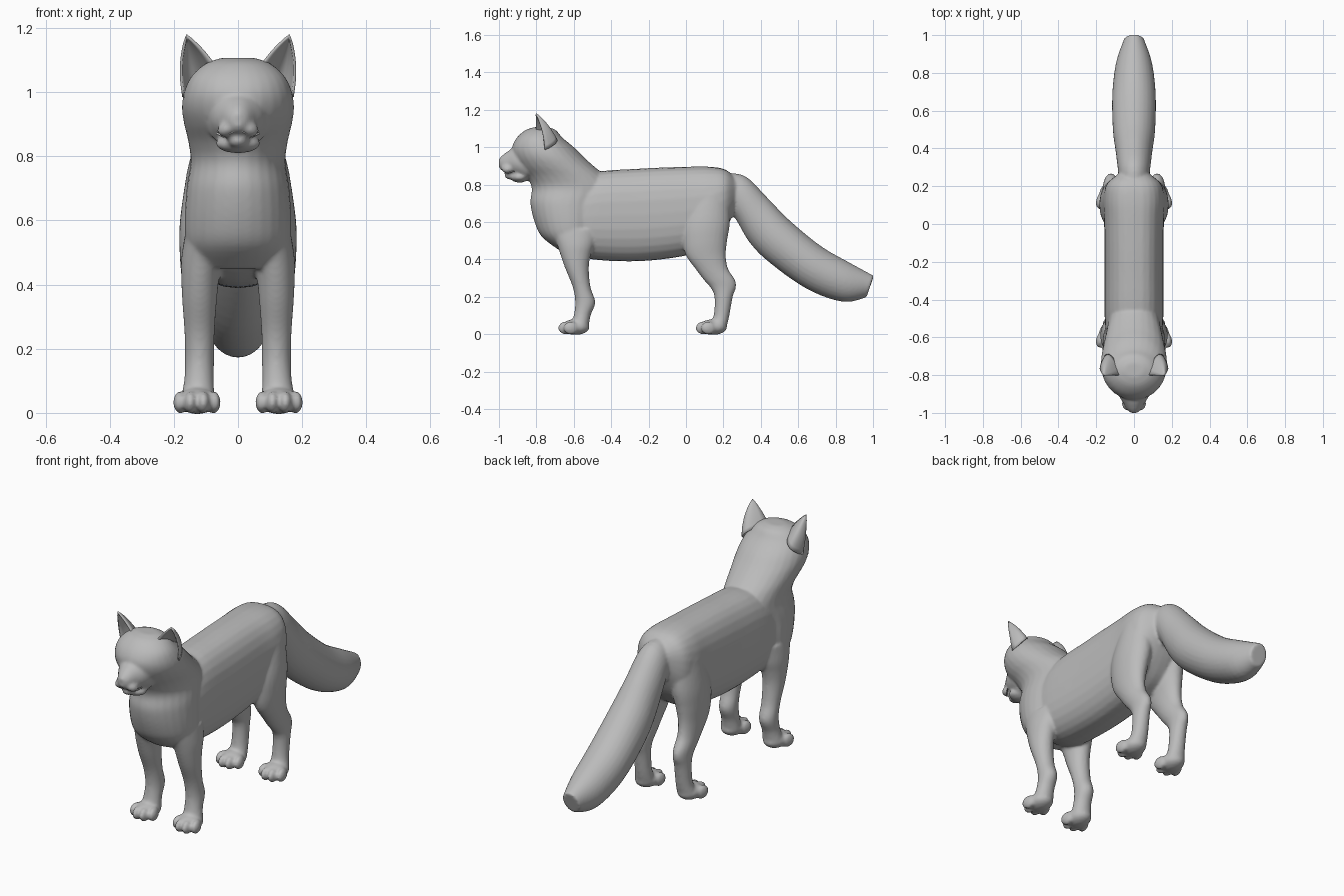
import bpy, bmesh, math
from mathutils import Vector, Matrix

if "Cube" in bpy.data.objects:
    bpy.data.objects.remove(bpy.data.objects["Cube"])

fur = bpy.data.materials.new("grey_fur")
fur.diffuse_color = (0.5, 0.5, 0.5, 1)
fur.use_nodes = True
fur.node_tree.nodes["Principled BSDF"].inputs["Base Color"].default_value = fur.diffuse_color


def finish(name, bm):
    bmesh.ops.recalc_face_normals(bm, faces=bm.faces)
    me = bpy.data.meshes.new(name)
    bm.to_mesh(me)
    bm.free()
    ob = bpy.data.objects.new(name, me)
    bpy.context.collection.objects.link(ob)
    me.materials.append(fur)
    for p in me.polygons:
        p.use_smooth = True
    return ob


def spline(a, b, c, d, t):
    return 0.5 * (2*b + (c-a)*t + (2*a-5*b+4*c-d)*t*t + (3*b-a-3*c+d)*t**3)


def loft(bm, stations, power=2.0, sides=28, steps=5, mirror=False):
    """Skin oval rings; station = (y, z, opposite y, opposite z, x, half width)."""
    n = len(stations)
    rows = []
    for i in range(n - 1):
        four = [stations[max(0, min(n - 1, i + k))] for k in (-1, 0, 1, 2)]
        rows += [[spline(*v, s / steps) for v in zip(*four)] for s in range(steps)]
    rows.append(stations[-1])
    e = 2 / power
    for sign in ((1, -1) if mirror else (1,)):
        rings = []
        for ya, za, yb, zb, x, w in rows:
            ring = []
            for k in range(sides):
                t = 2 * math.pi * k / sides
                c, s = math.cos(t), math.sin(t)
                c, s = math.copysign(abs(c)**e, c), math.copysign(abs(s)**e, s)
                ring.append(bm.verts.new((sign * (x + w * s),
                                          (ya + yb) / 2 + (ya - yb) / 2 * c,
                                          (za + zb) / 2 + (za - zb) / 2 * c)))
            rings.append(ring)
        for a, b in zip(rings, rings[1:]):
            for k in range(sides):
                j = (k + 1) % sides
                bm.faces.new((a[k], a[j], b[j], b[k]))
        bm.faces.new(rings[0])
        bm.faces.new(rings[-1])


def blob(bm, centre, radii, tilt=0.0, turn=0.0):
    """Ellipsoid, made on both sides when it is off the middle."""
    for sign in ((1, -1) if centre[0] else (1,)):
        m = (Matrix.Translation((sign * centre[0], centre[1], centre[2]))
             @ Matrix.Rotation(sign * turn, 4, 'Z') @ Matrix.Rotation(sign * tilt, 4, 'Y')
             @ Matrix.Diagonal((*radii, 1)))
        bmesh.ops.create_uvsphere(bm, u_segments=20, v_segments=12, radius=1, matrix=m)


bm = bmesh.new()

# Trunk, from shoulders to rump
loft(bm, [(y, top, y, bot, 0, w) for y, top, bot, w in (
    (-.62, .78, .44, .14), (-.5, .862, .40, .155), (-.25, .885, .39, .156),
    (0, .895, .42, .158), (.13, .895, .47, .163), (.21, .88, .56, .145),
    (.26, .84, .66, .09))], power=2.5)

# Chest, neck and skull
loft(bm, [(f, z, b, z, 0, w) for z, f, b, w in (
    (.45, -.68, -.5, .13), (.52, -.77, -.46, .16), (.6, -.81, -.44, .166),
    (.7, -.832, -.42, .16), (.78, -.825, -.38, .148), (.84, -.85, -.425, .154),
    (.9, -.90, -.495, .168), (.95, -.925, -.55, .175), (1.0, -.93, -.60, .168),
    (1.05, -.905, -.66, .145), (1.09, -.86, -.695, .10), (1.107, -.81, -.735, .05))])

# Muzzle, cheek pads, nose and chin
loft(bm, [(y, top, y, bot, 0, w) for y, top, bot, w in (
    (-.85, 1.01, .82, .10), (-.91, 1.0, .845, .08), (-.95, .98, .86, .055),
    (-.985, .953, .875, .034), (-1.0, .935, .89, .015))])
blob(bm, (.03, -.953, .888), (.036, .035, .026), tilt=.45)
blob(bm, (0, -.985, .928), (.02, .019, .016))
blob(bm, (0, -.935, .85), (.032, .036, .024))
blob(bm, (0, -.89, .84), (.07, .05, .03))

# Tail
loft(bm, [(ya, za, yb, zb, 0, w) for ya, za, yb, zb, w in (
    (.17, .86, .2, .68, .07), (.31, .848, .262, .62, .085), (.43, .735, .34, .49, .097),
    (.55, .612, .45, .38, .112), (.72, .472, .65, .24, .115),
    (.87, .385, .84, .173, .095), (1.004, .312, .965, .197, .05))])

# Front and hind legs
loft(bm, [(f, z, b, z, x, w) for z, f, b, x, w in (
    (.56, -.72, -.47, .105, .06), (.48, -.69, -.49, .113, .064),
    (.42, -.67, -.51, .118, .059), (.35, -.645, -.52, .12, .054),
    (.25, -.605, -.51, .12, .047), (.17, -.592, -.485, .12, .046),
    (.1, -.60, -.51, .122, .046), (.04, -.62, -.52, .126, .055))], mirror=True)
loft(bm, [(f, z, b, z, x, w) for z, f, b, x, w in (
    (.75, .03, .23, .09, .07), (.6, -.02, .235, .103, .078), (.5, -.02, .22, .114, .068),
    (.42, .0, .213, .12, .056), (.35, .05, .225, .122, .048), (.29, .095, .262, .122, .044),
    (.25, .13, .267, .122, .041), (.2, .152, .25, .122, .041), (.1, .148, .232, .122, .043),
    (.04, .12, .218, .126, .052))], mirror=True)

# Paws with four toes each
for y in (-.60, .135):
    blob(bm, (.127, y + .01, .038), (.06, .075, .042))
    for dx, back in ((-.052, .028), (-.019, 0), (.019, 0), (.052, .028)):
        blob(bm, (.128 + dx, y - .043 + back, .033), (.021, .041, .035), turn=dx * 3)

# Fuse everything into one smooth skin
body = finish("body", bm)
mod = body.modifiers.new("fuse", 'REMESH')
mod.mode = 'VOXEL'
mod.voxel_size = .008
mod.use_smooth_shade = True
mod = body.modifiers.new("soften", 'SMOOTH')
mod.factor = .5
mod.iterations = 5

# Ears: cupped shells open to the front and outside
inner, outer, tip = Vector((.068, -.80, 1.075)), Vector((.17, -.755, .985)), Vector((.161, -.802, 1.178))
for side, sign in (("left", 1), ("right", -1)):
    bm = bmesh.new()
    rows = []
    for i in range(9):
        u = i / 8
        bulge = math.sin(math.pi * u)
        a = inner.lerp(tip, u) + Vector((-.004, 0, .004)) * bulge
        b = outer.lerp(tip, u) + Vector((.012, .01, 0)) * bulge
        row = []
        for k in range(13):
            t = k / 12
            p = a.lerp(b, t)
            p += Vector((.012, .085, .012)) * math.sin(math.pi * t)**.8 * (1 - u)**.85
            row.append(bm.verts.new((sign * p.x, p.y, p.z)))
        rows.append(row)
    for r, s in zip(rows, rows[1:]):
        for k in range(12):
            bm.faces.new((r[k], r[k + 1], s[k + 1], s[k]))
    bmesh.ops.remove_doubles(bm, verts=bm.verts, dist=.0005)
    ear = finish(side + "_ear", bm)
    mod = ear.modifiers.new("thickness", 'SOLIDIFY')
    mod.thickness = .008
    mod.offset = 0

# Eyes: almond lenses set in the face
bm = bmesh.new()
blob(bm, (.068, -.895, .983), (.029, .012, .016), tilt=-.2, turn=.45)
finish("eyes", bm)

# Mouth line curving out from under the nose
curve = bpy.data.curves.new("mouth", 'CURVE')
curve.dimensions = '3D'
curve.bevel_depth = .0035
for sign in (1, -1):
    sp = curve.splines.new('POLY')
    pts = ((0, -.985, .885), (.025, -.975, .872), (.045, -.952, .862), (.066, -.918, .872))
    sp.points.add(len(pts) - 1)
    for q, (x, y, z) in zip(sp.points, pts):
        q.co = (sign * x, y, z, 1)
mouth = bpy.data.objects.new("mouth", curve)
curve.materials.append(fur)
bpy.context.collection.objects.link(mouth)
